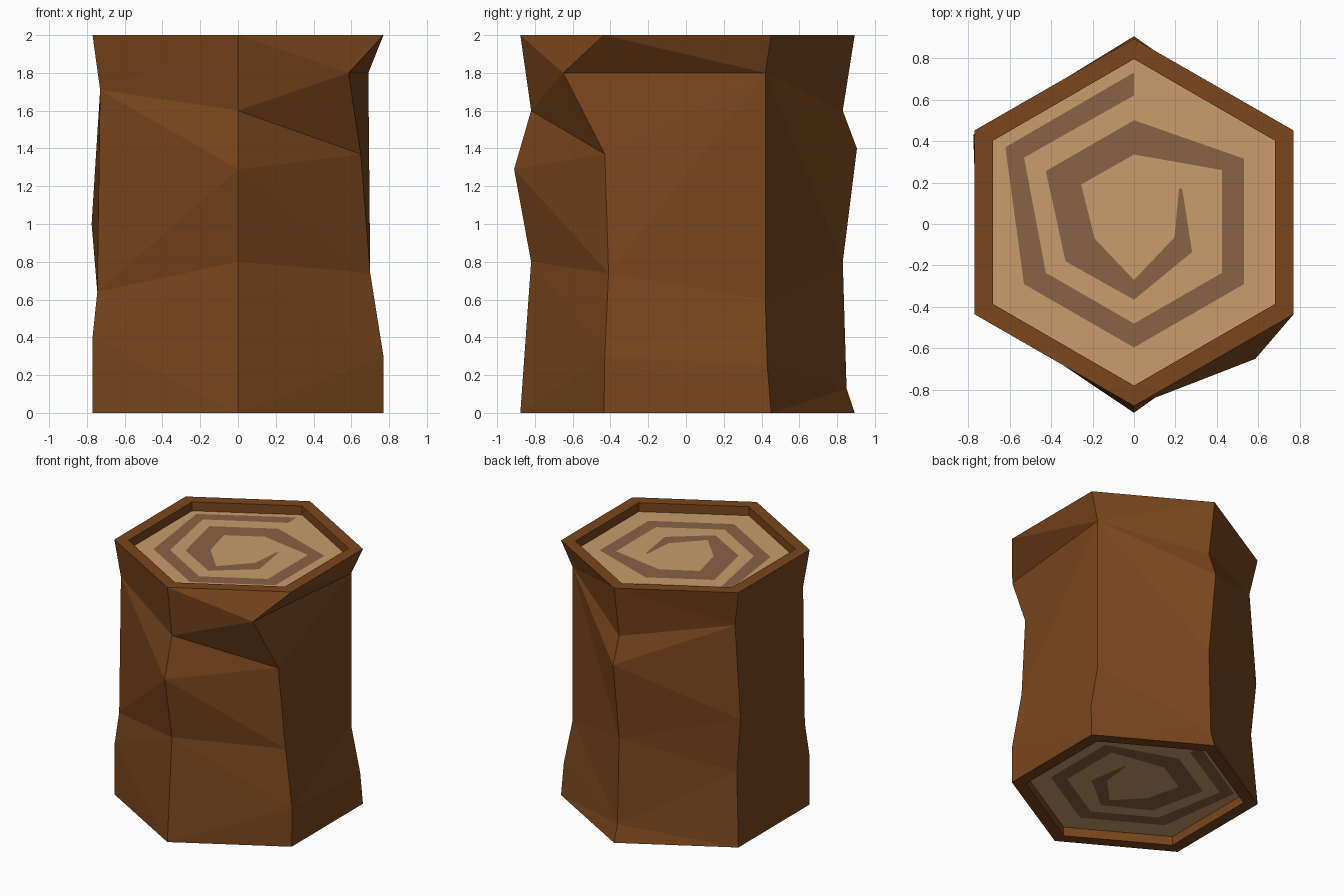
import bpy, bmesh

if "Cube" in bpy.data.objects:
    bpy.data.objects.remove(bpy.data.objects["Cube"])

def material(name, rgb):
    m = bpy.data.materials.new(name)
    m.diffuse_color = (*rgb, 1)
    m.use_nodes = True
    m.node_tree.nodes["Principled BSDF"].inputs["Base Color"].default_value = m.diffuse_color
    return m

BARK = material("bark_brown", (0.195, 0.061, 0.012))
WOOD = material("cut_wood", (0.58, 0.34, 0.147))
RING = material("ring_brown", (0.25, 0.122, 0.061))

def finish(bm, name, mat):
    me = bpy.data.meshes.new(name)
    bm.to_mesh(me)
    bm.free()
    me.materials.append(mat)
    ob = bpy.data.objects.new(name, me)
    bpy.context.collection.objects.link(ob)
    return ob

def hexagon(x, y, shift=0.008):
    """Corners anticlockwise from the front one."""
    h = y / 2
    return [(a, b + shift) for a, b in
            ((0, -y), (x, -h), (x, h), (0, y), (-x, h), (-x, -h))]

OUTER = hexagon(0.77, 0.885)
INNER = hexagon(0.68, 0.787)
DEPTH = 0.07

# Dents along each of the six corner edges, bottom to top
DENTS = [
    [(0, -.82, .8), (0, -.91, 1.29), (0, -.82, 1.6)],                                   # front
    [(.77, -.43, .3), (.70, -.41, .74), (.65, -.43, 1.37), (.585, -.65, 1.8)],          # front right
    [(.76, .43, .25), (.69, .42, .6), (.69, .42, 1.8)],                                 # back right
    [(0, .85, .13), (0, .83, .8), (0, .905, 1.4), (0, .83, 1.6)],                       # back
    [(-.735, .42, .57), (-.775, .43, 1.0), (-.72, .42, 1.72)],                          # back left
    [(-.77, -.43, .4), (-.745, -.41, .64), (-.73, -.41, 1.71)],                         # front left
]
# How the facets zip up each side: A climbs the first edge, B the next one
ZIPS = ["BABABABAB", "ABBABAAAB", "BAABABBBA", "ABABABAAB", "BABABAAB", "ABABABBA"]

# Bark: faceted sides, end rims and recess walls
bm = bmesh.new()
cols = [[bm.verts.new(p) for p in [(*o, 0), *d, (*o, 2)]] for o, d in zip(OUTER, DENTS)]
for i, steps in enumerate(ZIPS):
    A, B = cols[i], cols[(i + 1) % 6]
    a = b = 0
    for s in steps:
        if s == "A":
            bm.faces.new((A[a], B[b], A[a + 1]))
            a += 1
        else:
            bm.faces.new((A[a], B[b], B[b + 1]))
            b += 1
for end, z, zin in ((-1, 2, 2 - DEPTH), (0, 0, DEPTH)):
    rings = [[c[end] for c in cols]] + [[bm.verts.new((x, y, h)) for x, y in INNER] for h in (z, zin)]
    for r, s in zip(rings, rings[1:]):
        for i in range(6):
            j = (i + 1) % 6
            bm.faces.new((r[i], r[j], s[j], s[i]))
bmesh.ops.recalc_face_normals(bm, faces=bm.faces)
finish(bm, "bark", BARK)

# Growth ring spiral: (outer x, y, inner x, y) at each bend
SPIRAL = [
    (0, .73, 0, .62), (-.62, .37, -.53, .32), (-.53, -.29, -.425, -.235),
    (0, -.595, 0, -.48), (.53, -.29, .425, -.235), (.53, .315, .425, .26),
    (0, .50, 0, .335), (-.425, .255, -.255, .19), (-.33, -.18, -.19, -.07),
    (0, -.365, 0, -.27), (.28, -.135, .195, -.065), (.232, .17, .217, .17),
]

# Cut wood and spiral at both ends
for label, z, up in (("top", 2 - DEPTH, 1), ("bottom", DEPTH, -1)):
    bm = bmesh.new()
    bm.faces.new([bm.verts.new((x, y, z)) for x, y in INNER][::up])
    finish(bm, label + "_cut_face", WOOD)

    bm = bmesh.new()
    zs = z + 0.004 * up
    pairs = [(bm.verts.new((a, b, zs)), bm.verts.new((c, d, zs))) for a, b, c, d in SPIRAL]
    for (p, q), (r, s) in zip(pairs, pairs[1:]):
        bm.faces.new([p, r, s, q][::up])
    finish(bm, label + "_growth_rings", RING)
